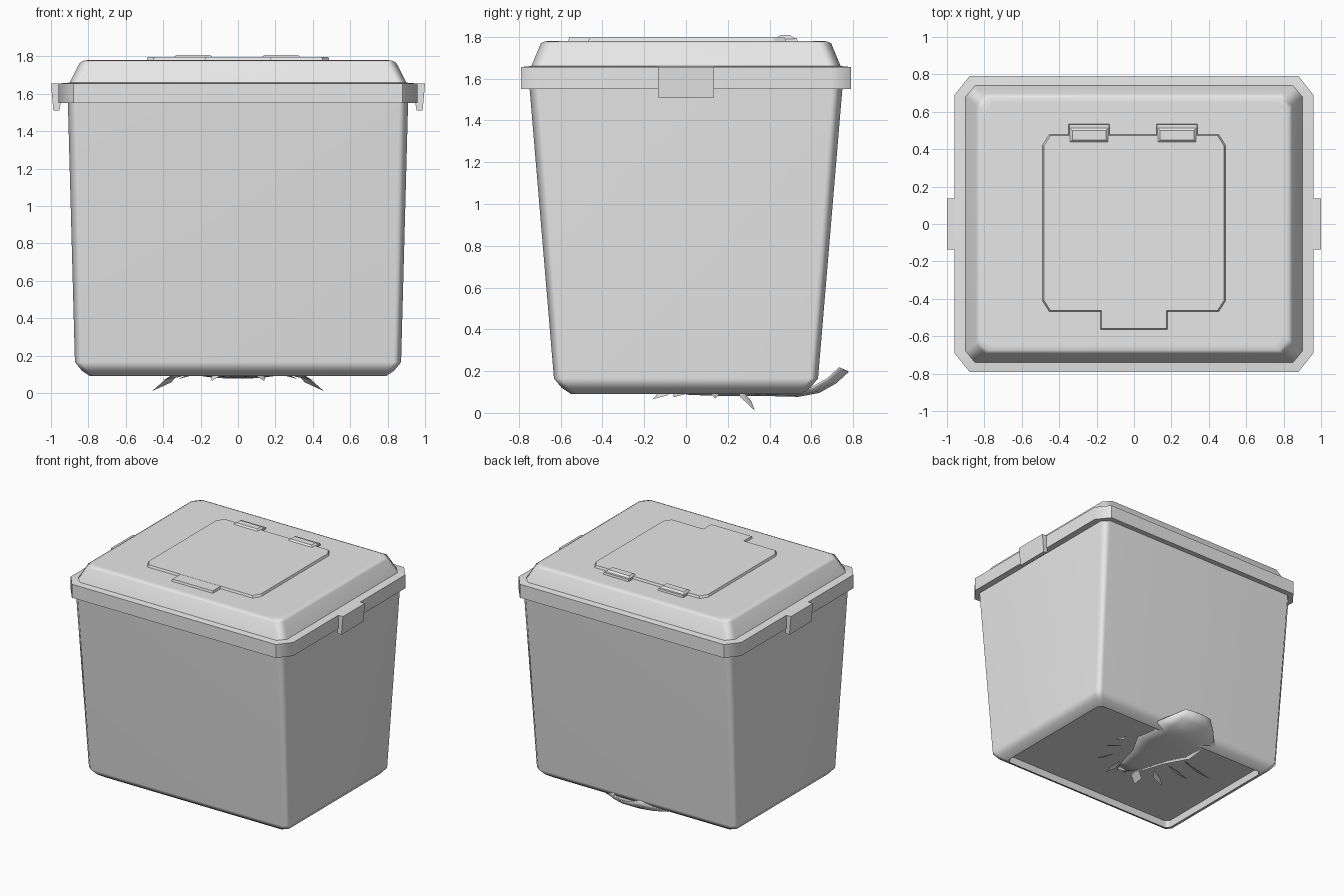
import bpy, bmesh, math

cube = bpy.data.objects.get("Cube")
if cube:
    bpy.data.objects.remove(cube, do_unlink=True)

grey = bpy.data.materials.new("grey_plastic")
grey.use_nodes = True
GREY = (0.8, 0.8, 0.8, 1)
grey.diffuse_color = GREY
grey.node_tree.nodes["Principled BSDF"].inputs["Base Color"].default_value = GREY


def finish(bm, name, angle=50):
    """Turn a bmesh into a shaded object with clean weighted normals."""
    bmesh.ops.recalc_face_normals(bm, faces=bm.faces)
    mesh = bpy.data.meshes.new(name)
    bm.to_mesh(mesh)
    bm.free()
    mesh.materials.append(grey)
    ob = bpy.data.objects.new(name, mesh)
    bpy.context.collection.objects.link(ob)
    bpy.ops.object.select_all(action='DESELECT')
    bpy.context.view_layer.objects.active = ob
    ob.select_set(True)
    bpy.ops.object.shade_smooth_by_angle(angle=math.radians(angle))
    mod = ob.modifiers.new("weighted_normals", 'WEIGHTED_NORMAL')
    mod.keep_sharp = True
    return ob


def octagon(x, y, cx, cy):
    """Rectangle outline with cut corners."""
    return [(x - cx, -y), (x, -y + cy), (x, y - cy), (x - cx, y),
            (-x + cx, y), (-x, y - cy), (-x, -y + cy), (-x + cx, -y)]


def loft(name, rings):
    """Skin cut-corner rings (half x, half y, cut x, cut y, z) and cap both ends."""
    bm = bmesh.new()
    loops = [[bm.verts.new((px, py, z)) for px, py in octagon(x, y, cx, cy)]
             for x, y, cx, cy, z in rings]
    for a, b in zip(loops, loops[1:]):
        for i in range(len(a)):
            j = (i + 1) % len(a)
            bm.faces.new((a[i], a[j], b[j], b[i]))
    bm.faces.new(loops[0])
    bm.faces.new(loops[-1])
    return finish(bm, name)


def prism(name, outline, z0, z1, inset):
    """Plate with a sloped border."""
    bm = bmesh.new()
    face = bm.faces.new([bm.verts.new((x, y, z0)) for x, y in outline])
    top = bmesh.ops.extrude_face_region(bm, geom=[face])["geom"]
    cx = sum(p[0] for p in outline) / len(outline)
    cy = sum(p[1] for p in outline) / len(outline)
    for v in top:
        if isinstance(v, bmesh.types.BMVert):
            v.co.z = z1
            v.co.x -= math.copysign(inset, v.co.x - cx)
            v.co.y -= math.copysign(inset, v.co.y - cy)
    return finish(bm, name, 30)


# Tapered tub with a chamfered foot and a recessed floor
loft("tub", [
    (0.77, 0.53, 0.03, 0.03, 0.14),
    (0.78, 0.54, 0.03, 0.03, 0.09),
    (0.79, 0.55, 0.03, 0.03, 0.09),
    (0.835, 0.595, 0.035, 0.035, 0.12),
    (0.872, 0.632, 0.04, 0.04, 0.165),
    (0.91, 0.75, 0.05, 0.05, 1.57)])

# Lid with overhanging skirt, narrow shelf and sloped shoulder
loft("lid", [
    (0.90, 0.74, 0.05, 0.06, 1.55),
    (0.96, 0.79, 0.08, 0.10, 1.55),
    (0.96, 0.79, 0.08, 0.10, 1.655),
    (0.90, 0.74, 0.05, 0.06, 1.66),
    (0.845, 0.695, 0.05, 0.06, 1.768),
    (0.825, 0.675, 0.05, 0.06, 1.778),
    (0.80, 0.65, 0.05, 0.06, 1.78)])

# Hatch panel, front latch tab and rear hinges
panel = [(x, y + 0.005) for x, y in octagon(0.49, 0.475, 0.035, 0.055)]
prism("hatch_panel", panel, 1.775, 1.797, 0.008)


def box_outline(x0, x1, y0, y1):
    return [(x0, y0), (x1, y0), (x1, y1), (x0, y1)]


prism("hatch_tab", box_outline(-0.18, 0.18, -0.565, -0.44), 1.775, 1.796, 0.006)
for side, x0 in (("right", -0.35), ("left", 0.12)):
    prism(side + "_hinge_base", box_outline(x0, x0 + 0.22, 0.43, 0.535), 1.775, 1.795, 0.004)
    prism(side + "_hinge_cap", box_outline(x0, x0 + 0.22, 0.43, 0.52), 1.79, 1.808, 0.02)

# Side clips hooked over the lid rim
for side, s in (("left", 1), ("right", -1)):
    bm = bmesh.new()
    section = [(0.94, 1.655), (1.0, 1.655), (0.987, 1.51), (0.955, 1.51), (0.945, 1.57)]
    face = bm.faces.new([bm.verts.new((s * x, -0.135, z)) for x, z in section])
    new = bmesh.ops.extrude_face_region(bm, geom=[face])["geom"]
    bmesh.ops.translate(bm, vec=(0, 0.27, 0), verts=[v for v in new if isinstance(v, bmesh.types.BMVert)])
    finish(bm, side + "_clip", 30)

# Large torn flake curling out under the back: (y, half width, z)
bm = bmesh.new()
rows = []
flake = [(-0.12, 0.03, 0.11), (0.02, 0.10, 0.085), (0.2, 0.15, 0.08), (0.38, 0.25, 0.08),
         (0.54, 0.23, 0.076), (0.64, 0.27, 0.095), (0.72, 0.2, 0.14), (0.78, 0.12, 0.195)]
for y, w, z in flake:
    rows.append([bm.verts.new((w * t, y - 0.04 * t * t, z + 0.02 * t * t))
                 for t in (-1, -0.6, -0.2, 0.2, 0.6, 1)])
for a, b in zip(rows, rows[1:]):
    for i in range(len(a) - 1):
        bm.faces.new((a[i], a[i + 1], b[i + 1], b[i]))
thick = finish(bm, "torn_flake", 60).modifiers.new("thickness", 'SOLIDIFY')
thick.thickness = 0.008

# Small bent shards fanned around the tear: (root x, y), (tip x, y, z), half width
shards = [((0.28, 0.24), (0.46, 0.33, 0.01), 0.03), ((0.22, 0.12), (0.40, 0.14, 0.07), 0.03),
          ((0.18, 0.0), (0.32, -0.06, 0.075), 0.03), ((0.08, -0.05), (0.14, -0.16, 0.065), 0.04)]
for side, s in (("left", 1), ("right", -1)):
    for n, ((ax, ay), (bx, by, bz), w) in enumerate(shards):
        bm = bmesh.new()
        dx, dy = bx - ax, by - ay
        d = math.hypot(dx, dy)
        px, py = -dy / d * w, dx / d * w
        mx, my, mz = (ax + bx) / 2, (ay + by) / 2, (0.135 + bz) / 2 - 0.015
        pts = [(ax, ay, 0.142), (mx + px, my + py, mz), (bx, by, bz),
               (mx - px, my - py, mz + 0.02), (mx, my, mz + 0.02)]
        v = [bm.verts.new((s * x, y, z)) for x, y, z in pts]
        for k in range(4):
            bm.faces.new((v[k], v[(k + 1) % 4], v[4]))
        bm.faces.new(v[:3])
        bm.faces.new((v[0], v[2], v[3]))
        finish(bm, f"{side}_shard_{n + 1}", 60)
